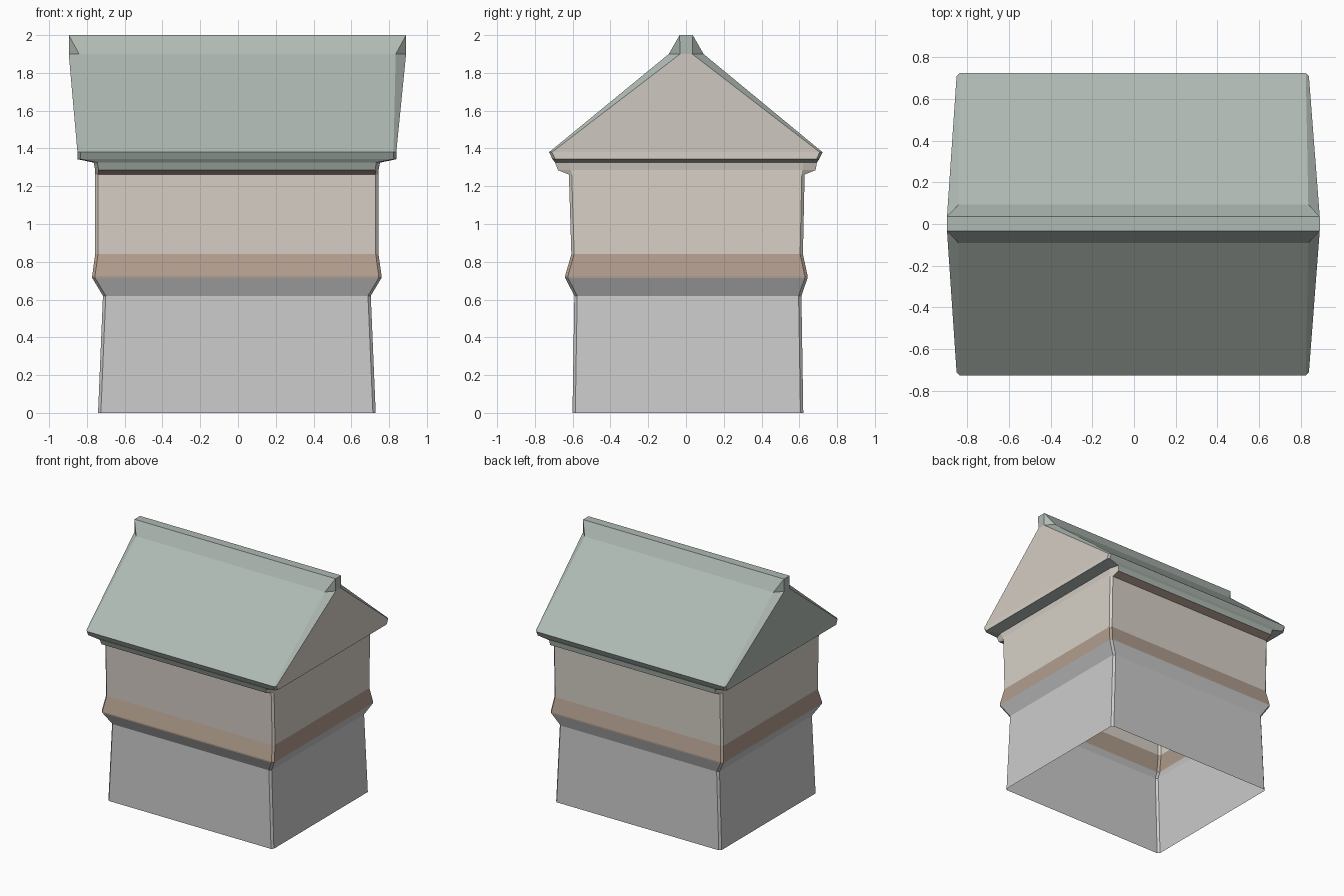
import bpy, bmesh

if "Cube" in bpy.data.objects:
    bpy.data.objects.remove(bpy.data.objects["Cube"])


def material(name, rgb):
    m = bpy.data.materials.new(name)
    m.diffuse_color = (*rgb, 1)
    m.use_nodes = True
    m.node_tree.nodes["Principled BSDF"].inputs["Base Color"].default_value = m.diffuse_color
    return m


STONE = material("stone", (0.56, 0.58, 0.56))
PLASTER = material("plaster", (0.68, 0.63, 0.57))
TIMBER = material("timber", (0.44, 0.34, 0.27))
SLATE = material("slate", (0.43, 0.49, 0.45))


def ring(z, hx, hy, cx=0.015, cy=0.015, ox=-0.006, oy=0.006):
    """Rectangle with chamfered corners, counter-clockwise from front left."""
    a, b = hx - cx, hy - cy
    pts = [(-a, -hy), (a, -hy), (hx, -b), (hx, b),
           (a, hy), (-a, hy), (-hx, b), (-hx, -b)]
    return [(x + ox, y + oy, z) for x, y in pts]


def loft(name, rings, long_side, right=None, left=None, corner=None, cap=False):
    """Skin between rings; one material each for long sides, ends and corners."""
    right = right or long_side
    left = left or right
    corner = corner or long_side
    sides = [long_side, corner, right, corner, long_side, corner, left, corner]
    mats = list(dict.fromkeys(sides))
    bm = bmesh.new()
    loops = [[bm.verts.new(p) for p in r] for r in rings]
    for lo, hi in zip(loops, loops[1:]):
        for i in range(8):
            j = (i + 1) % 8
            f = bm.faces.new((lo[i], lo[j], hi[j], hi[i]))
            f.material_index = mats.index(sides[i])
    if cap:
        bm.faces.new(loops[-1]).material_index = mats.index(long_side)
    bmesh.ops.remove_doubles(bm, verts=bm.verts, dist=1e-5)
    me = bpy.data.meshes.new(name)
    bm.to_mesh(me)
    bm.free()
    for m in mats:
        me.materials.append(m)
    ob = bpy.data.objects.new(name, me)
    bpy.context.collection.objects.link(ob)


# Profile of the building, bottom to top
foot = ring(0, 0.735, 0.611, oy=0.01)
neck = ring(0.62, 0.709, 0.601, oy=0.01)
sill_low = ring(0.715, 0.766, 0.642, oy=0.002)
sill_high = ring(0.725, 0.766, 0.642, oy=0.002)
wall_low = ring(0.84, 0.75, 0.613)
wall_high = ring(1.262, 0.75, 0.624, oy=0.004)
soffit = ring(1.285, 0.75, 0.682, 0.018, 0.07, oy=0.004)
cornice = ring(1.325, 0.758, 0.693, 0.02, 0.07, oy=0)
eave_low = ring(1.343, 0.844, 0.706, oy=-0.001)
eave_high = ring(1.38, 0.844, 0.724, oy=-0.001)
ridge_low = ring(1.9, 0.893, 0.092, 0.055, 0.06, -0.003, 0.001)
ridge_top = ring(2.0, 0.893, 0.035, 0, 0, -0.003, 0.001)

# Open-bottomed stone base with flared top
loft("stone_base", [foot, neck, sill_low], STONE)
# Timber band
loft("timber_band", [sill_low, sill_high, wall_low], TIMBER)
# Plaster walls
loft("walls", [wall_low, wall_high], PLASTER)
# Overhang under the eaves
loft("eave_soffit", [wall_high, soffit], TIMBER, PLASTER, corner=PLASTER)
loft("cornice", [soffit, cornice], SLATE, PLASTER, corner=PLASTER)
loft("eave_underside", [cornice, eave_low], SLATE)
# Roof slopes with plaster gable on the right, slate on the left
loft("roof", [eave_low, eave_high, ridge_low], SLATE, PLASTER, SLATE)
# Ridge cap
loft("ridge_cap", [ridge_low, ridge_top], SLATE, cap=True)
